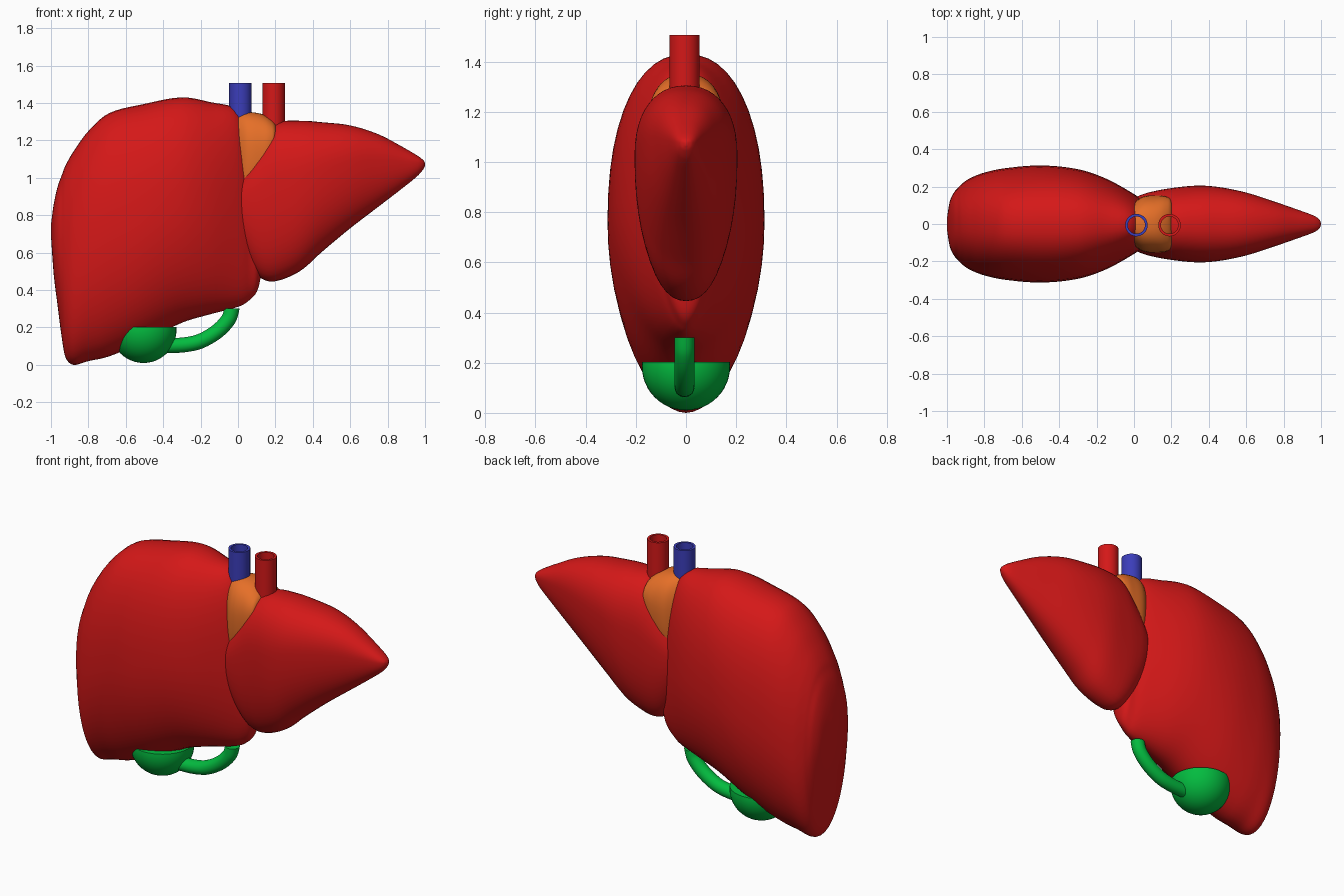
import bpy, bmesh, math
from mathutils import Vector

if "Cube" in bpy.data.objects:
    bpy.data.objects.remove(bpy.data.objects["Cube"])


def material(name, rgb):
    m = bpy.data.materials.new(name)
    m.diffuse_color = (*rgb, 1)
    m.use_nodes = True
    m.node_tree.nodes["Principled BSDF"].inputs["Base Color"].default_value = m.diffuse_color
    return m


RED = material("tissue red", (0.66, 0.009, 0.009))
BLUE = material("vein blue", (0.044, 0.047, 0.49))
GREEN = material("bile green", (0.001, 0.50, 0.05))
ORANGE = material("ligament orange", (0.79, 0.16, 0.021))


def finish(name, bm, mat, angle=60):
    bmesh.ops.recalc_face_normals(bm, faces=bm.faces)
    me = bpy.data.meshes.new(name)
    bm.to_mesh(me)
    bm.free()
    me.materials.append(mat)
    ob = bpy.data.objects.new(name, me)
    bpy.context.collection.objects.link(ob)
    bpy.ops.object.select_all(action='DESELECT')
    ob.select_set(True)
    bpy.context.view_layer.objects.active = ob
    bpy.ops.object.shade_smooth_by_angle(angle=math.radians(angle))
    return ob


def smooth_path(points, steps):
    """Smooth curve through points of any dimension, spaced by chord length."""
    pts = [Vector(p) for p in points]
    u = [0.0]
    for a, b in zip(pts, pts[1:]):
        u.append(u[-1] + (b - a).length)
    last = len(pts) - 1
    tan = []
    for i in range(last + 1):
        a, b = max(i - 1, 0), min(i + 1, last)
        tan.append((pts[b] - pts[a]) / (u[b] - u[a]))
    out = []
    for i in range(last):
        d = u[i + 1] - u[i]
        for k in range(steps):
            s = k / steps
            out.append(pts[i] * (2*s**3 - 3*s**2 + 1) + tan[i] * (d * (s**3 - 2*s**2 + s))
                       + pts[i + 1] * (3*s**2 - 2*s**3) + tan[i + 1] * (d * (s**3 - s**2)))
    return out + [pts[-1]]


def skin(bm, rings):
    """Join closed rings into a capped tube."""
    loops = [[bm.verts.new(p) for p in r] for r in rings]
    n = len(loops[0])
    for a, b in zip(loops, loops[1:]):
        for i in range(n):
            j = (i + 1) % n
            bm.faces.new((a[i], a[j], b[j], b[i]))
    bm.faces.new(loops[0])
    bm.faces.new(loops[-1])


def lobe(name, stations, mat, mid, p_low, p_up, n=48):
    """Loft along x; a station is x, bottom z, top z, half thickness."""
    rings = []
    for x, zb, zt, t in smooth_path(stations, 5):
        zc = zb + (zt - zb) * mid
        t = max(t, 0.003)
        ring = []
        for i in range(n):
            a = 2 * math.pi * i / n
            c, s = math.cos(a), math.sin(a)
            p = p_up if s > 0 else p_low
            h = zt - zc if s > 0 else zc - zb
            ring.append((x, math.copysign(abs(c) ** (2 / p), c) * t,
                         zc + math.copysign(abs(s) ** (2 / p), s) * h))
        rings.append(ring)
    bm = bmesh.new()
    skin(bm, rings)
    return finish(name, bm, mat)


# large lobe
lobe("large_lobe", [
    (-1.0, .69, .75, .03), (-.985, .48, .86, .12), (-.965, .32, .95, .165),
    (-.94, .13, 1.02, .195), (-.92, .035, 1.07, .215), (-.88, 0, 1.14, .243),
    (-.8, .02, 1.25, .275), (-.69, .045, 1.345, .298), (-.5, .125, 1.395, .313),
    (-.3, .225, 1.43, .293), (-.15, .27, 1.405, .243), (0, .31, 1.36, .16),
    (.06, .345, 1.18, .115), (.1, .39, .9, .085), (.12, .46, .6, .04),
    (.122, .49, .53, .005)], RED, 0.5, 1.97, 2.3)

# small lobe
lobe("small_lobe", [
    (-.03, .76, .90, .06), (0, .66, 1.0, .132), (.05, .55, 1.1, .16), (.12, .465, 1.21, .178),
    (.2, .447, 1.293, .192), (.33, .50, 1.305, .205), (.45, .605, 1.297, .198),
    (.6, .73, 1.28, .168), (.75, .845, 1.233, .12), (.88, .945, 1.165, .075),
    (.96, 1.01, 1.118, .045), (.99, 1.045, 1.095, .025), (1.0, 1.065, 1.08, .005)],
    RED, 0.64, 2.2, 2.25)

# ligament between the lobes
lobe("ligament", [
    (-.06, .85, 1.3, .07), (0, .8, 1.345, .115), (.05, .8, 1.352, .147), (.12, .85, 1.343, .152),
    (.17, .95, 1.32, .147), (.2, 1.05, 1.29, .125), (.212, 1.12, 1.24, .05)],
    ORANGE, 0.6, 2.2, 2.4)

# gallbladder, flat on top where it meets the lobe
bm = bmesh.new()
bmesh.ops.create_uvsphere(bm, u_segments=40, v_segments=24, radius=0.176)
bmesh.ops.translate(bm, verts=bm.verts, vec=(-.505, 0, .186))
cut = bmesh.ops.bisect_plane(bm, geom=bm.verts[:] + bm.edges[:] + bm.faces[:],
                             plane_co=(0, 0, .203), plane_no=(0, 0, 1), clear_outer=True)
bmesh.ops.contextual_create(bm, geom=[e for e in cut["geom_cut"]
                                      if isinstance(e, bmesh.types.BMEdge)])
finish("gallbladder", bm, GREEN)

# bile duct, a bent round tube
path = smooth_path([(-.46, .105), (-.37, .103), (-.28, .108), (-.2, .127),
                    (-.11, .18), (-.05, .245), (-.032, .3)], 5)
rings = []
for i, p in enumerate(path):
    d = (path[min(i + 1, len(path) - 1)] - path[max(i - 1, 0)]).normalized()
    if i == len(path) - 1:
        d = Vector((0, 1))
    rings.append([(p.x - d.y * .04 * math.cos(a), .04 * math.sin(a) - .006,
                   p.y + d.x * .04 * math.cos(a))
                  for a in (2 * math.pi * k / 24 for k in range(24))])
bm = bmesh.new()
skin(bm, rings)
finish("bile_duct", bm, GREEN)


# open vessels on top
def vessel(name, x, bottom, mat, n=40):
    bm = bmesh.new()
    section = [(.06, bottom), (.06, 1.507), (.046, 1.507), (.046, bottom)]
    loops = [[bm.verts.new((x + r * math.cos(2 * math.pi * i / n),
                            -.006 + r * math.sin(2 * math.pi * i / n), z))
              for i in range(n)] for r, z in section]
    for k in range(4):
        a, b = loops[k], loops[(k + 1) % 4]
        for i in range(n):
            j = (i + 1) % n
            bm.faces.new((a[i], a[j], b[j], b[i]))
    finish(name, bm, mat, 30)


vessel("vein", .013, 1.28, BLUE)
vessel("artery", .19, 1.22, RED)
